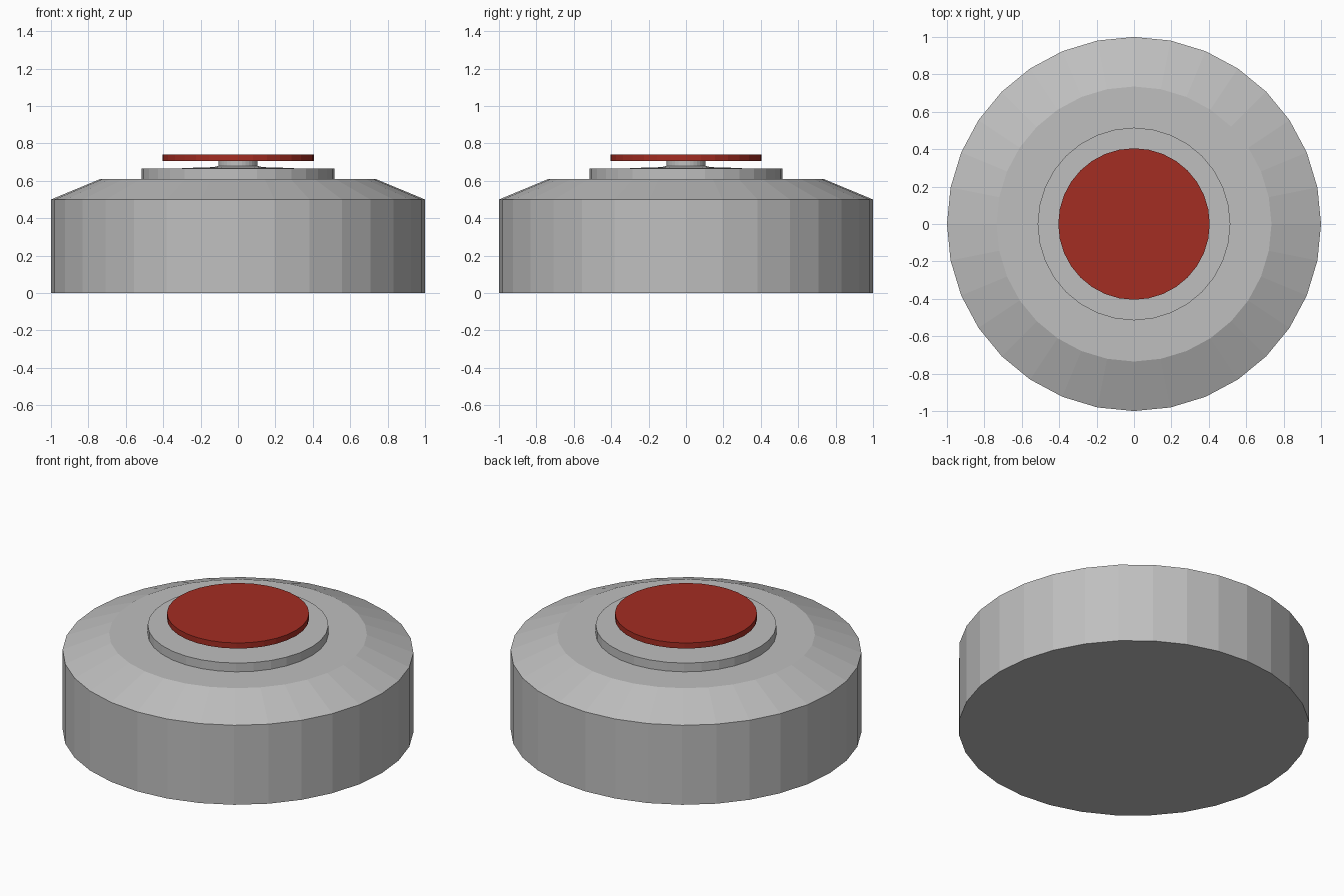
import bpy
import bmesh
from math import pi

SIDES = 32

cube = bpy.data.objects.get("Cube")
if cube:
    bpy.data.objects.remove(cube, do_unlink=True)


def make_material(name, colour):
    mat = bpy.data.materials.new(name)
    mat.use_nodes = True
    mat.diffuse_color = colour
    mat.node_tree.nodes["Principled BSDF"].inputs["Base Color"].default_value = colour
    return mat


def turned_part(name, profile, mat):
    """Closed flat-faced solid turned around z from (radius, height) points."""
    bm = bmesh.new()
    points = [(0, profile[0][1])] + profile + [(0, profile[-1][1])]
    verts = [bm.verts.new((r, 0, z)) for r, z in points]
    edges = [bm.edges.new(pair) for pair in zip(verts, verts[1:])]
    bmesh.ops.spin(bm, geom=verts + edges, cent=(0, 0, 0), axis=(0, 0, 1),
                   angle=2 * pi, steps=SIDES, use_merge=True)
    bmesh.ops.remove_doubles(bm, verts=bm.verts, dist=0.0001)
    # Turn the end fans into single flat caps
    bmesh.ops.dissolve_limit(bm, angle_limit=0.001, verts=bm.verts, edges=bm.edges)
    bmesh.ops.recalc_face_normals(bm, faces=bm.faces)
    mesh = bpy.data.meshes.new(name)
    bm.to_mesh(mesh)
    bm.free()
    mesh.materials.append(mat)
    obj = bpy.data.objects.new(name, mesh)
    bpy.context.collection.objects.link(obj)
    return obj


grey = make_material("grey metal", (0.52, 0.52, 0.52, 1))
red = make_material("red paint", (0.37, 0.026, 0.016, 1))

# Wide drum with a sloped shoulder
turned_part("body", [(1, 0), (1, 0.5), (0.735, 0.61)], grey)
# Raised collar around the plunger
turned_part("collar", [(0.515, 0.6), (0.515, 0.665)], grey)
# Low flange and stem that carry the plate
turned_part("stem", [(0.3, 0.66), (0.3, 0.668), (0.13, 0.673),
                     (0.105, 0.68), (0.105, 0.71)], grey)
# Pressure plate
turned_part("pressure_plate", [(0.405, 0.705), (0.405, 0.74)], red)
